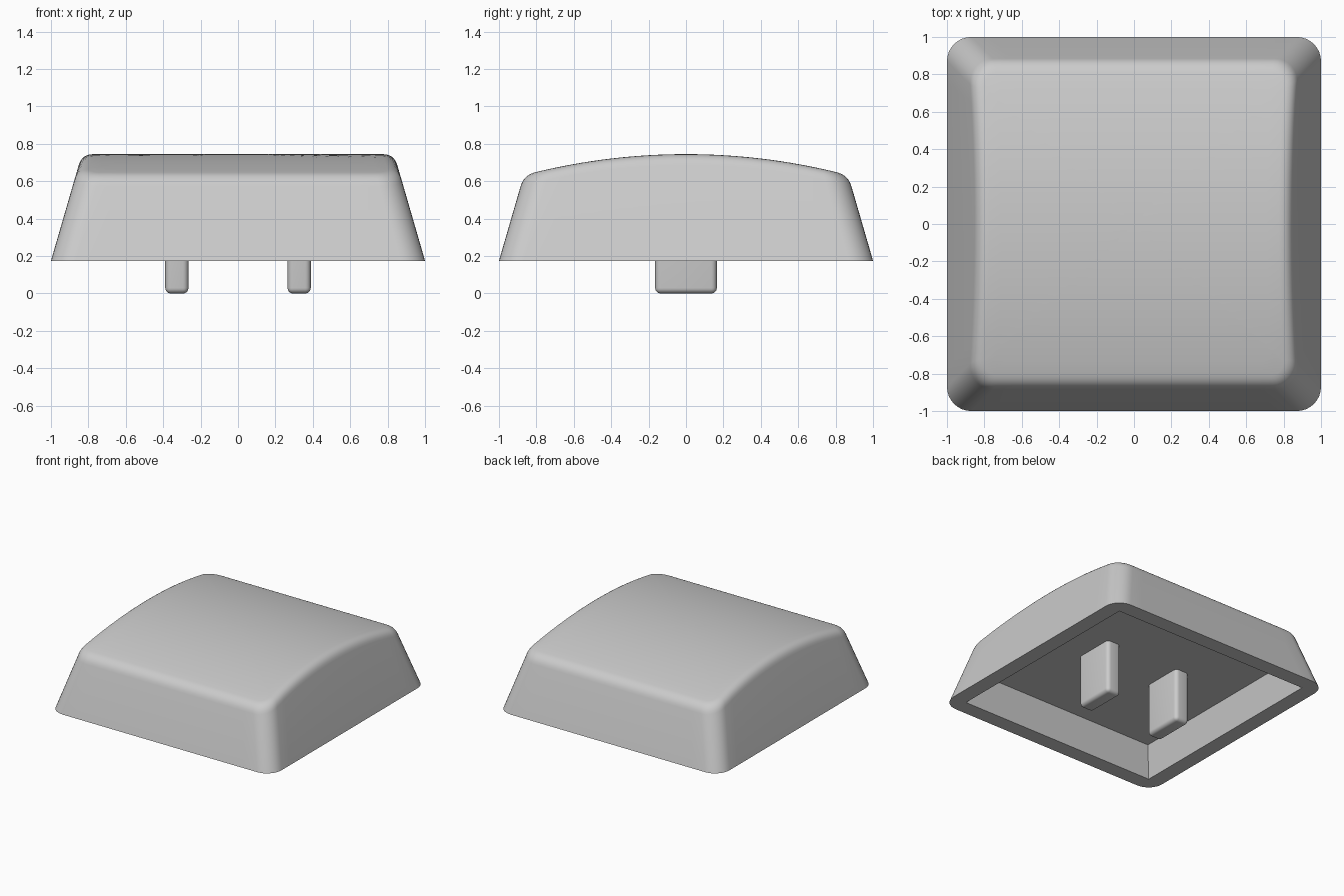
import bpy, bmesh, math
from mathutils import Vector

if "Cube" in bpy.data.objects:
    bpy.data.objects.remove(bpy.data.objects["Cube"])

BASE_Z, SLOPE, CORNER_R = 0.175, 0.29, 0.13
PEAK, ARCH_R = 0.745, 3.4
FILLET = 0.06
CEIL_Z = 0.425

grey = bpy.data.materials.new("light grey")
grey.diffuse_color = (0.6, 0.6, 0.6, 1)
grey.use_nodes = True
grey.node_tree.nodes["Principled BSDF"].inputs["Base Color"].default_value = grey.diffuse_color


def arch(y):
    """Height of the cylindrical top."""
    return PEAK - ARCH_R + math.sqrt(ARCH_R ** 2 - y * y)


def outline_point(side, kind, t, h, r):
    """Point on a rounded square: straight run or corner arc of one side."""
    c = h - r
    if kind == "line":
        p = Vector((h, -c + 2 * c * t))
    else:
        a = t * math.pi / 2
        p = Vector((c + r * math.cos(a), c + r * math.sin(a)))
    for _ in range(side):
        p = Vector((-p.y, p.x))
    return p


PARAMS = [(s, kind, i / n) for s in range(4)
          for kind, n in (("line", 16), ("arc", 8)) for i in range(n)]


def flat_ring(h, r, z):
    return [outline_point(*p, h, r).to_3d() + Vector((0, 0, z)) for p in PARAMS]


def half_at(z):
    return 1 - SLOPE * (z - BASE_Z)


def top_rings():
    """Rings of the rounded edge between wall and top, then the top itself."""
    steps = 6
    rings = [[] for _ in range(steps + 1)]
    for p in PARAMS:
        z = 0.7
        for _ in range(8):
            z = arch(outline_point(*p, half_at(z), CORNER_R).y)
        h = half_at(z)
        c = outline_point(*p, h, CORNER_R).to_3d() + Vector((0, 0, z))
        zw = z - FILLET
        w = outline_point(*p, half_at(zw), CORNER_R).to_3d() + Vector((0, 0, zw))
        t = outline_point(*p, h - FILLET, CORNER_R - FILLET).to_3d()
        t.z = arch(t.y)
        for i in range(steps + 1):
            u = i / steps
            rings[i].append(w * (1 - u) ** 2 + c * 2 * u * (1 - u) + t * u * u)
    edge = rings[-1]
    for k in range(11, -1, -1):
        s = k / 12
        rings.append([Vector((q.x * s, q.y * s, arch(q.y * s))) for q in edge])
    return rings


def finish(name, bm):
    bmesh.ops.recalc_face_normals(bm, faces=bm.faces)
    mesh = bpy.data.meshes.new(name)
    bm.to_mesh(mesh)
    bm.free()
    mesh.materials.append(grey)
    obj = bpy.data.objects.new(name, mesh)
    bpy.context.collection.objects.link(obj)
    bpy.ops.object.select_all(action="DESELECT")
    obj.select_set(True)
    bpy.context.view_layer.objects.active = obj
    bpy.ops.object.shade_smooth_by_angle(angle=math.radians(30))
    return obj


# Hollow cap: ceiling, inner walls, rim, outer walls, rounded edge, arched top
rings = [flat_ring(0, 0, CEIL_Z),
         flat_ring(0.826, 0, CEIL_Z),
         flat_ring(0.876, 0, BASE_Z),
         flat_ring(1, CORNER_R, BASE_Z)] + top_rings()
bm = bmesh.new()
rows = [[bm.verts.new(p) for p in ring] for ring in rings]
n = len(PARAMS)
for a, b in zip(rows, rows[1:]):
    for i in range(n):
        j = (i + 1) % n
        bm.faces.new((a[i], a[j], b[j], b[i]))
bmesh.ops.remove_doubles(bm, verts=bm.verts, dist=1e-5)
finish("cap", bm)

# Two mounting prongs with rounded edges
for x, side in ((-0.327, "left"), (0.327, "right")):
    bm = bmesh.new()
    bmesh.ops.create_cube(bm, size=1)
    for v in bm.verts:
        v.co = (x + v.co.x * 0.124, v.co.y * 0.33,
                CEIL_Z if v.co.z > 0 else 0)
    edges = [e for e in bm.edges if min(v.co.z for v in e.verts) < 0.01]
    bmesh.ops.bevel(bm, geom=edges, offset=0.03, segments=5,
                    affect="EDGES", profile=0.5)
    finish(side + "_prong", bm)
